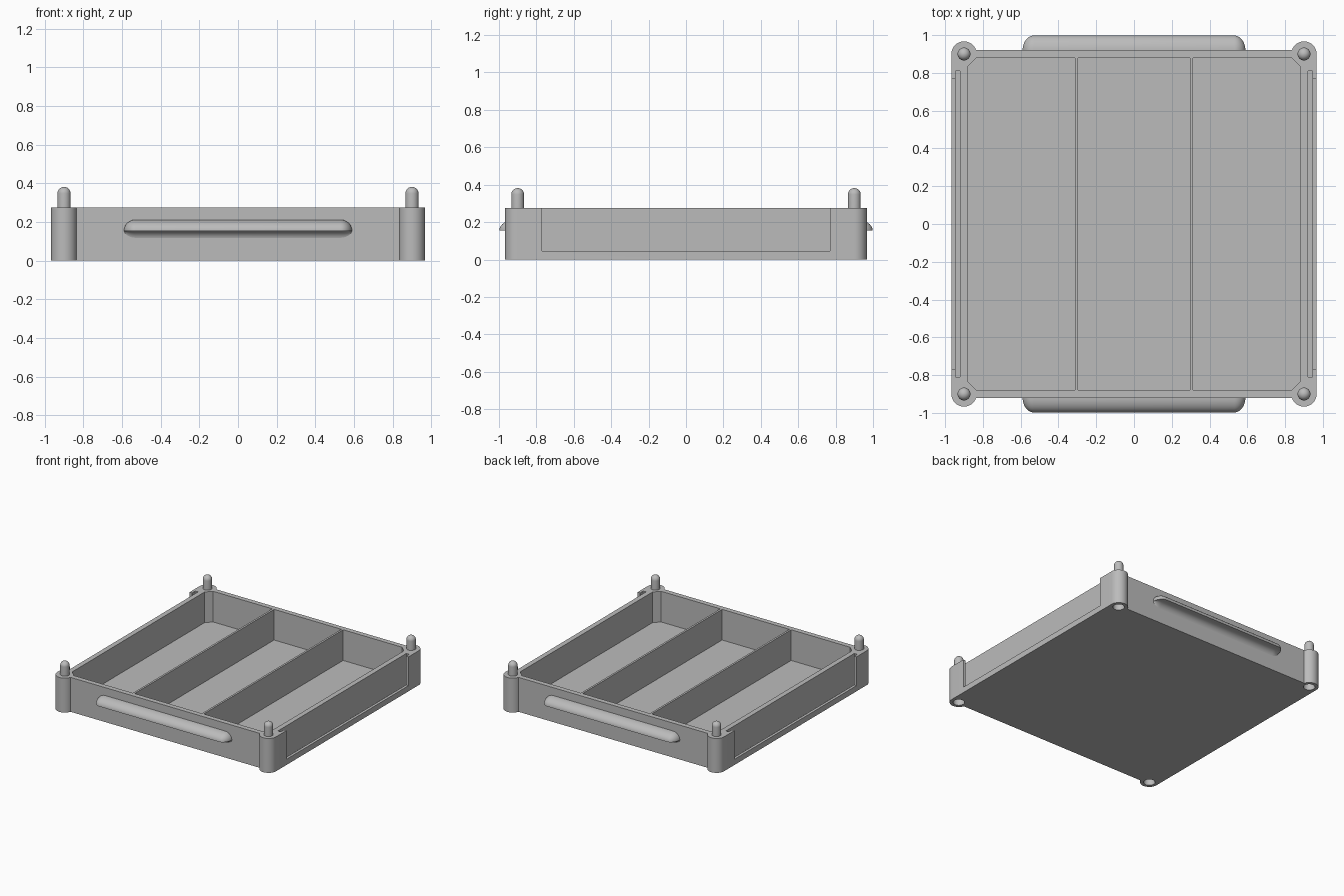
import bpy, bmesh
from math import sin, cos, pi, asin, radians

if "Cube" in bpy.data.objects:
    bpy.data.objects.remove(bpy.data.objects["Cube"], do_unlink=True)

grey = bpy.data.materials.new("plain grey")
grey.use_nodes = True
grey.diffuse_color = (0.5, 0.5, 0.5, 1)
grey.node_tree.nodes["Principled BSDF"].inputs["Base Color"].default_value = (0.5, 0.5, 0.5, 1)

HX, HY, H = 0.967, 0.92, 0.275      # half width, half depth, height
POST, POST_R = 0.9, 0.067           # corner post centre and radius
FLOOR = 0.03


def loft(name, sections):
    """Skin closed sections of equal point count and cap both ends."""
    bm = bmesh.new()
    rings = [[bm.verts.new(p) for p in s] for s in sections]
    n = len(rings[0])
    for a, b in zip(rings, rings[1:]):
        for i in range(n):
            j = (i + 1) % n
            bm.faces.new((a[i], a[j], b[j], b[i]))
    bm.faces.new(rings[0])
    bm.faces.new(rings[-1])
    bmesh.ops.recalc_face_normals(bm, faces=bm.faces)
    mesh = bpy.data.meshes.new(name)
    bm.to_mesh(mesh)
    bm.free()
    mesh.materials.append(grey)
    obj = bpy.data.objects.new(name, mesh)
    bpy.context.collection.objects.link(obj)
    return obj


def prism(name, outline, z0, z1):
    return loft(name, [[(x, y, z) for x, y in outline] for z in (z0, z1)])


def box(name, x0, x1, y, z0):
    """Cutter open through the top rim."""
    return prism(name, [(x0, -y), (x1, -y), (x1, y), (x0, y)], z0, H + 0.1)


def circle(x, y, r, n=40):
    return [(x + r * cos(2 * pi * i / n), y + r * sin(2 * pi * i / n)) for i in range(n)]


def smooth(obj):
    bpy.ops.object.select_all(action="DESELECT")
    obj.select_set(True)
    bpy.context.view_layer.objects.active = obj
    bpy.ops.object.shade_smooth_by_angle(angle=radians(30))


# Tray outline with a round post swelling out of each corner
sweep = pi - asin((HY - POST) / POST_R)
arc = [(POST + POST_R * cos(sweep * i / 20), POST + POST_R * sin(sweep * i / 20))
       for i in range(21)]
back = arc + [(-x, y) for x, y in reversed(arc)]
outline = back + [(x, -y) for x, y in reversed(back)]
tray = prism("tray_body", outline, 0, H)

# Three compartments, leaving two thin dividers between them
inner, cut, d0, d1 = 0.88, 0.045, 0.297, 0.313
cutters = [box("middle_compartment_cutter", -d0, d0, inner, FLOOR)]
for s in (-1, 1):
    side = [(d1, -inner), (inner - cut, -inner), (inner, cut - inner),
            (inner, inner - cut), (inner - cut, inner), (d1, inner)]
    cutters.append(prism("side_compartment_cutter", [(s * x, y) for x, y in side],
                         FLOOR, H + 0.1))
    # Label slot in the side wall, with an open window in front of it
    cutters.append(box("label_slot_cutter", s * 0.92, s * 0.945, 0.81, 0.025))
    cutters.append(box("label_window_cutter", s * 0.94, s * 1.1, 0.77, 0.045))
    # Stacking sockets under the posts
    for t in (-1, 1):
        cutters.append(prism("socket_cutter", circle(s * POST, t * POST, 0.042), -0.1, 0.12))

for c in cutters:
    mod = tray.modifiers.new(c.name, "BOOLEAN")
    mod.operation = "DIFFERENCE"
    mod.solver = "EXACT"
    mod.object = c
    c.hide_render = True
bpy.context.view_layer.update()
evaluated = tray.evaluated_get(bpy.context.evaluated_depsgraph_get())
carved = bpy.data.meshes.new_from_object(evaluated)
tray.modifiers.clear()
tray.data = carved
for c in cutters:
    bpy.data.objects.remove(c, do_unlink=True)
smooth(tray)

# Round-tipped stacking pins
PIN_R, PIN_TOP = 0.034, 0.382
rings = [(PIN_R, H - 0.01)]
for i in range(11):
    a = radians(88) * i / 10
    rings.append((PIN_R * cos(a), PIN_TOP - PIN_R + PIN_R * sin(a)))
for sx, left in ((-1, "right"), (1, "left")):
    for sy, end in ((-1, "front"), (1, "back")):
        smooth(loft(f"{end}_{left}_pin",
                    [[(x, y, z) for x, y in circle(sx * POST, sy * POST, r, 28)]
                     for r, z in rings]))

# Hooded finger grips: rounded top, flat lip and a cove blending into the wall
quarter = [pi / 2 * i / 10 for i in range(11)]
REACH, RISE, COVE, GRIP_Z = 0.08, 0.057, 0.05, 0.155
profile = [(COVE - COVE * cos(a), COVE * sin(a) - COVE) for a in quarter]
profile += [(REACH * cos(a), RISE * sin(a)) for a in quarter]
stations = []
for i in range(11):
    a = radians(87) * i / 10
    stations.append((0.53 + 0.06 * sin(a), cos(a)))
stations = [(-x, k) for x, k in reversed(stations)] + stations
for s, end in ((-1, "front"), (1, "back")):
    smooth(loft(f"{end}_grip",
                [[(x, s * (HY - 0.002 + k * d), GRIP_Z + k * z) for d, z in profile]
                 for x, k in stations]))
